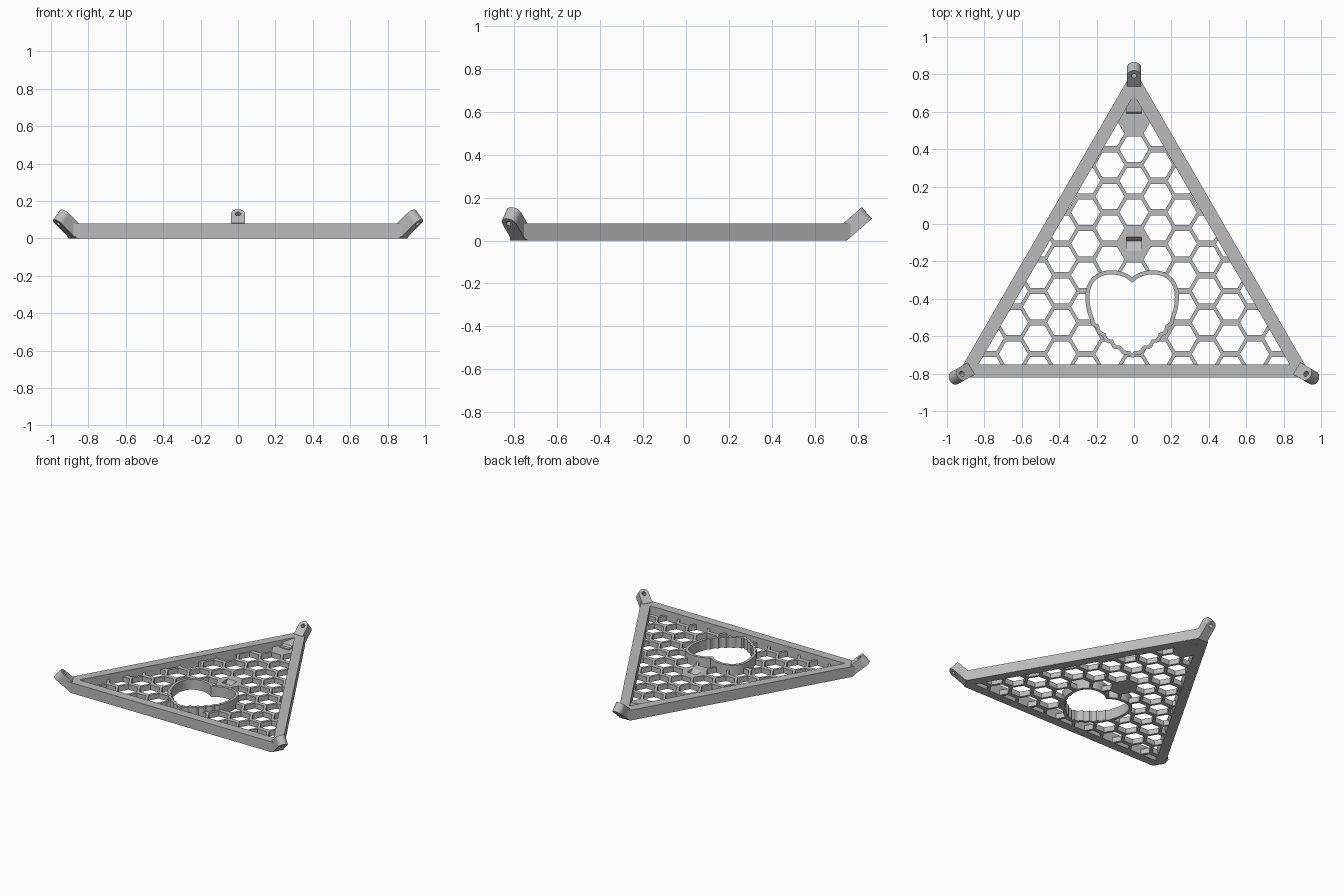
import bpy, bmesh
from math import sin, cos, pi, radians, sqrt
from mathutils import Matrix, Vector
from mathutils.geometry import interpolate_bezier

old = bpy.data.objects.get("Cube")
if old:
    bpy.data.objects.remove(old, do_unlink=True)

grey = bpy.data.materials.new("plain grey")
grey.use_nodes = True
colour = (0.5, 0.5, 0.5, 1)
grey.diffuse_color = colour
grey.node_tree.nodes["Principled BSDF"].inputs["Base Color"].default_value = colour

CENTRE_Y = -0.27
FRAME_H, GRID_H = 0.08, 0.04
TILT = radians(41)
SIDEWAYS = Matrix(((0, 0, 1, 0), (1, 0, 0, 0), (0, 1, 0, 0), (0, 0, 0, 1)))


def add_prism(bm, points, low, high, matrix=Matrix()):
    """Extrude a flat outline from low to high, then place it."""
    bottom = [bm.verts.new(matrix @ Vector((x, y, low))) for x, y in points]
    top = [bm.verts.new(matrix @ Vector((x, y, high))) for x, y in points]
    bm.faces.new(bottom)
    bm.faces.new(top)
    for i in range(len(points)):
        j = (i + 1) % len(points)
        bm.faces.new((bottom[i], bottom[j], top[j], top[i]))


def finish(bm, name):
    bmesh.ops.recalc_face_normals(bm, faces=bm.faces[:])
    mesh = bpy.data.meshes.new(name)
    bm.to_mesh(mesh)
    bm.free()
    mesh.materials.append(grey)
    obj = bpy.data.objects.new(name, mesh)
    bpy.context.scene.collection.objects.link(obj)
    return obj


def prism(name, *args):
    bm = bmesh.new()
    add_prism(bm, *args)
    return finish(bm, name)


def cut(obj, cutter):
    """Subtract the cutter for good and discard it."""
    cutter.hide_render = True
    mod = obj.modifiers.new("cut", "BOOLEAN")
    mod.operation, mod.solver, mod.object = "DIFFERENCE", "EXACT", cutter
    graph = bpy.context.evaluated_depsgraph_get()
    mesh = bpy.data.meshes.new_from_object(obj.evaluated_get(graph))
    obj.modifiers.clear()
    obj.data = mesh
    bpy.data.objects.remove(cutter, do_unlink=True)


def trim(obj, point, normal):
    """Slice away everything on the normal's side and cap the cut."""
    bm = bmesh.new()
    bm.from_mesh(obj.data)
    res = bmesh.ops.bisect_plane(bm, geom=bm.verts[:] + bm.edges[:] + bm.faces[:],
                                 plane_co=point, plane_no=normal, clear_outer=True)
    edges = [e for e in res["geom_cut"] if isinstance(e, bmesh.types.BMEdge)]
    bmesh.ops.holes_fill(bm, edges=edges)
    bmesh.ops.recalc_face_normals(bm, faces=bm.faces[:])
    bm.to_mesh(obj.data)
    bm.free()


def polygon(n, radius, x=0, y=0, start=0.0):
    return [(x + radius * cos(start + 2 * pi * i / n),
             y + radius * sin(start + 2 * pi * i / n)) for i in range(n)]


def triangle(inradius):
    return polygon(3, 2 * inradius, 0, CENTRE_Y, pi / 2)


def corner_turn(k):
    pivot = Matrix.Translation((0, CENTRE_Y, 0))
    return pivot @ Matrix.Rotation(k * 2 * pi / 3, 4, "Z") @ pivot.inverted()


# Triangular frame, its corners sliced along the undersides of the lugs
frame = prism("frame", triangle(0.55), 0, FRAME_H)
cut(frame, prism("frame_opening", triangle(0.48), -0.1, 0.2))
for k in range(3):
    turn = corner_turn(k)
    trim(frame, turn @ Vector((0, 0.748, 0)),
         turn.to_3x3() @ Vector((0, sin(TILT), -cos(TILT))))

# Tilted corner lugs with rounded tips and a cord hole
R = 0.037
outline = [(R * cos(pi * i / 16), R * sin(pi * i / 16)) for i in range(17)]
outline += [(-R, -0.25), (R, -0.25)]
for k, name in enumerate(("back_lug", "right_lug", "left_lug")):
    place = Matrix.Translation((0, 0.792, 0.131)) @ Matrix.Rotation(TILT, 4, "X")
    lug = prism(name, outline, -0.071, 0, place)
    cut(lug, prism("lug_hole", polygon(16, 0.015), -0.1, 0.1, place))
    trim(lug, (0, 0, 0), (0, 0, -1))
    trim(lug, (0, 0.735, 0), (0, -1, 0))
    lug.data.transform(corner_turn(k))


# Heart outline with a scalloped lower half
def heart(offset):
    def curve(*pts):
        return interpolate_bezier(*[Vector((x, y, 0)) for x, y in pts], 33)
    upper = curve((0, -0.287), (0.06, -0.225), (0.25, -0.22), (0.25, -0.39))
    lower = curve((0.25, -0.39), (0.25, -0.56), (0.12, -0.66), (0, -0.715))
    half = upper[:-1] + lower
    side = []
    for i, p in enumerate(half):
        a, b = half[max(i - 1, 0)], half[min(i + 1, len(half) - 1)]
        d = (b - a).normalized()
        t = (i - 40) / 24
        bump = 0.014 * (abs(sin(5.5 * pi * t)) - 0.6) if t > 0 else 0
        q = p + Vector((-d.y, d.x, 0)) * (offset + bump)
        side.append((max(q.x, 0), q.y))
    side[0] = (0, half[0].y + offset * 1.2)
    side[-1] = (0, half[-1].y - offset * 1.1)
    return [(x - 0.01, y) for x, y in side] + [(-x - 0.01, y) for x, y in side[-2:0:-1]]


heart_ring = prism("heart_ring", heart(0), 0, FRAME_H)
cut(heart_ring, prism("heart_opening", heart(-0.022), -0.1, 0.2))

# Honeycomb panel, with two cells left solid for the clips
COLUMN, ROW = 0.129, 0.1685
panel = prism("honeycomb_panel", triangle(0.482), 0, GRID_H)
bm = bmesh.new()
for col in range(-7, 8):
    for row in range(-8, 3):
        y = 0.40 + ROW * (row - 0.5 * (col % 2))
        if col == 0 and row in (1, -3):
            continue
        add_prism(bm, polygon(6, 0.0675 * 2 / sqrt(3), col * COLUMN, y), -0.1, 0.2)
cut(panel, finish(bm, "cells"))
cut(panel, prism("heart_gap", heart(-0.011), -0.1, 0.2))

# Slanted pocket in the middle of the panel
cut(panel, prism("pocket", [(-0.145, GRID_H), (-0.09, 0.01), (-0.07, GRID_H),
                            (-0.07, 0.06), (-0.145, 0.06)], -0.04, 0.04, SIDEWAYS))

# Stepped ramp clip in the back corner
prism("back_clip", [(0.70, 0.03), (0.565, 0.03), (0.565, 0.048), (0.59, 0.048),
                    (0.60, 0.06), (0.70, 0.078)], -0.04, 0.04, SIDEWAYS)
